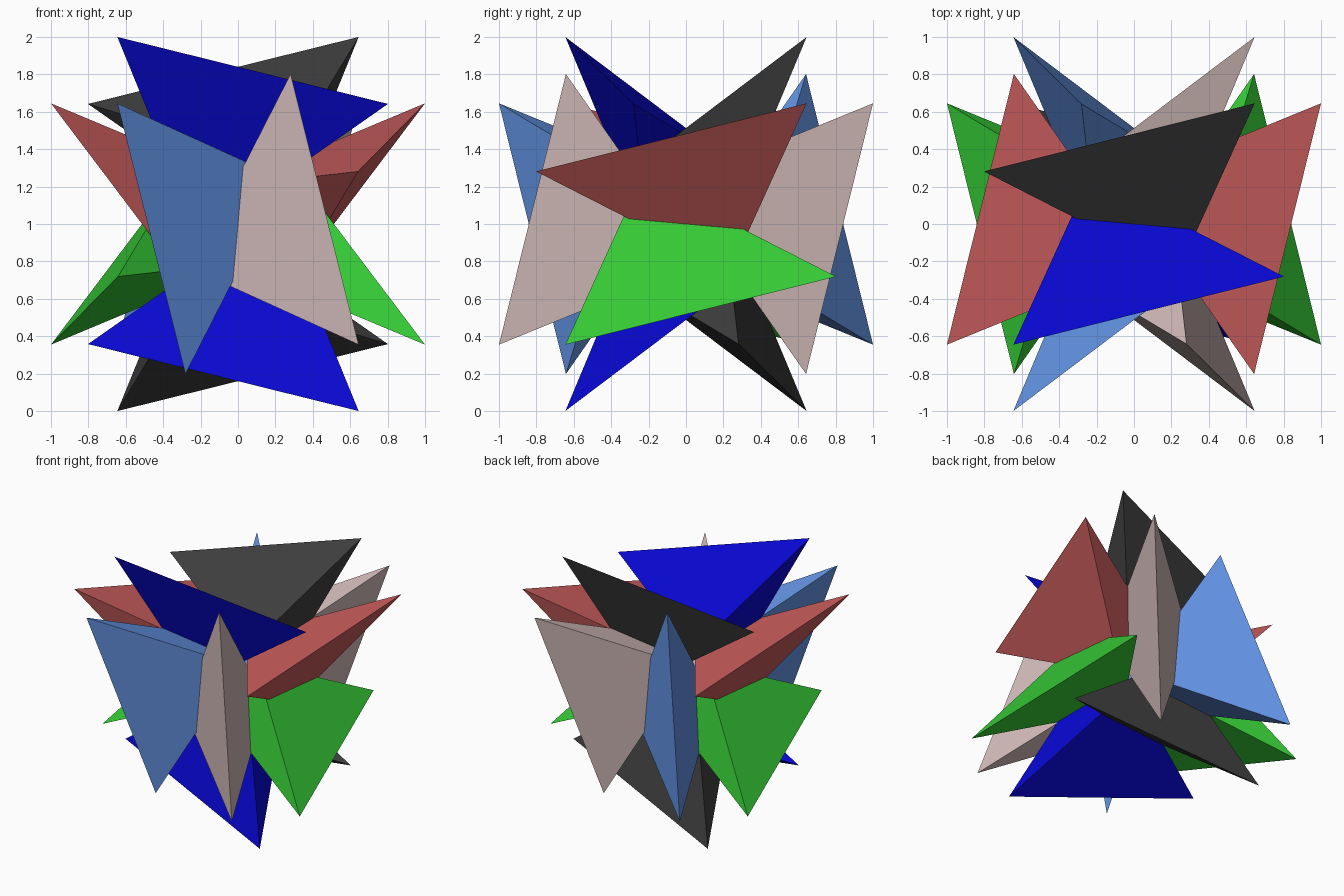
import bpy, bmesh
from mathutils import Vector

cube = bpy.data.objects.get("Cube")
if cube:
    bpy.data.objects.remove(cube, do_unlink=True)


def linear(c):
    c /= 255
    return c / 12.92 if c <= 0.04045 else ((c + 0.055) / 1.055) ** 2.4


def material(name, rgb):
    m = bpy.data.materials.new(name)
    col = (*[linear(c) for c in rgb], 1)
    m.diffuse_color = col
    m.use_nodes = True
    bsdf = m.node_tree.nodes["Principled BSDF"]
    bsdf.inputs["Base Color"].default_value = col
    bsdf.inputs["Roughness"].default_value = 0.8
    return m


# One spike: a tetrahedron with two outer tips and two buried inner corners
SPIKE = [Vector(p) for p in ((-0.645, -0.645, 1.0), (0.802, -0.281, 0.642),
                             (-0.238, 0.25, 0.324), (-0.21, -0.2, -0.065))]
FACES = ((0, 1, 2), (0, 3, 1), (1, 3, 2), (0, 2, 3))

# Half turns about the axes, paired so each piece carries two spikes
PAIR_A = ((1, 1, 1), (-1, 1, -1))
PAIR_B = ((-1, -1, 1), (1, -1, -1))


def piece(name, cycle, pair, mat):
    """Two copies of the spike, half-turned and then cycled through the axes."""
    bm = bmesh.new()
    for signs in pair:
        verts = []
        for p in SPIKE:
            q = [p[i] * signs[i] for i in range(3)]
            q = [q[(i - cycle) % 3] for i in range(3)]
            verts.append(bm.verts.new((q[0], q[1], q[2] + 1)))
        for f in FACES:
            bm.faces.new([verts[i] for i in f])
    bmesh.ops.recalc_face_normals(bm, faces=bm.faces)
    me = bpy.data.meshes.new(name)
    bm.to_mesh(me)
    bm.free()
    me.materials.append(mat)
    bpy.context.collection.objects.link(bpy.data.objects.new(name, me))


# Six interlocking pieces, one colour each
for name, cycle, pair, rgb in (
        ("front_piece", 0, PAIR_A, (8, 8, 208)),
        ("back_piece", 0, PAIR_B, (62, 62, 62)),
        ("lower_piece", 1, PAIR_A, (54, 205, 54)),
        ("upper_piece", 1, PAIR_B, (200, 92, 92)),
        ("left_side_piece", 2, PAIR_B, (208, 186, 184)),
        ("right_side_piece", 2, PAIR_A, (98, 146, 226))):
    colour = {"front_piece": "blue", "back_piece": "charcoal", "lower_piece": "green",
              "upper_piece": "red", "left_side_piece": "pale pink",
              "right_side_piece": "light blue"}[name]
    piece(name, cycle, pair, material(colour, rgb))
